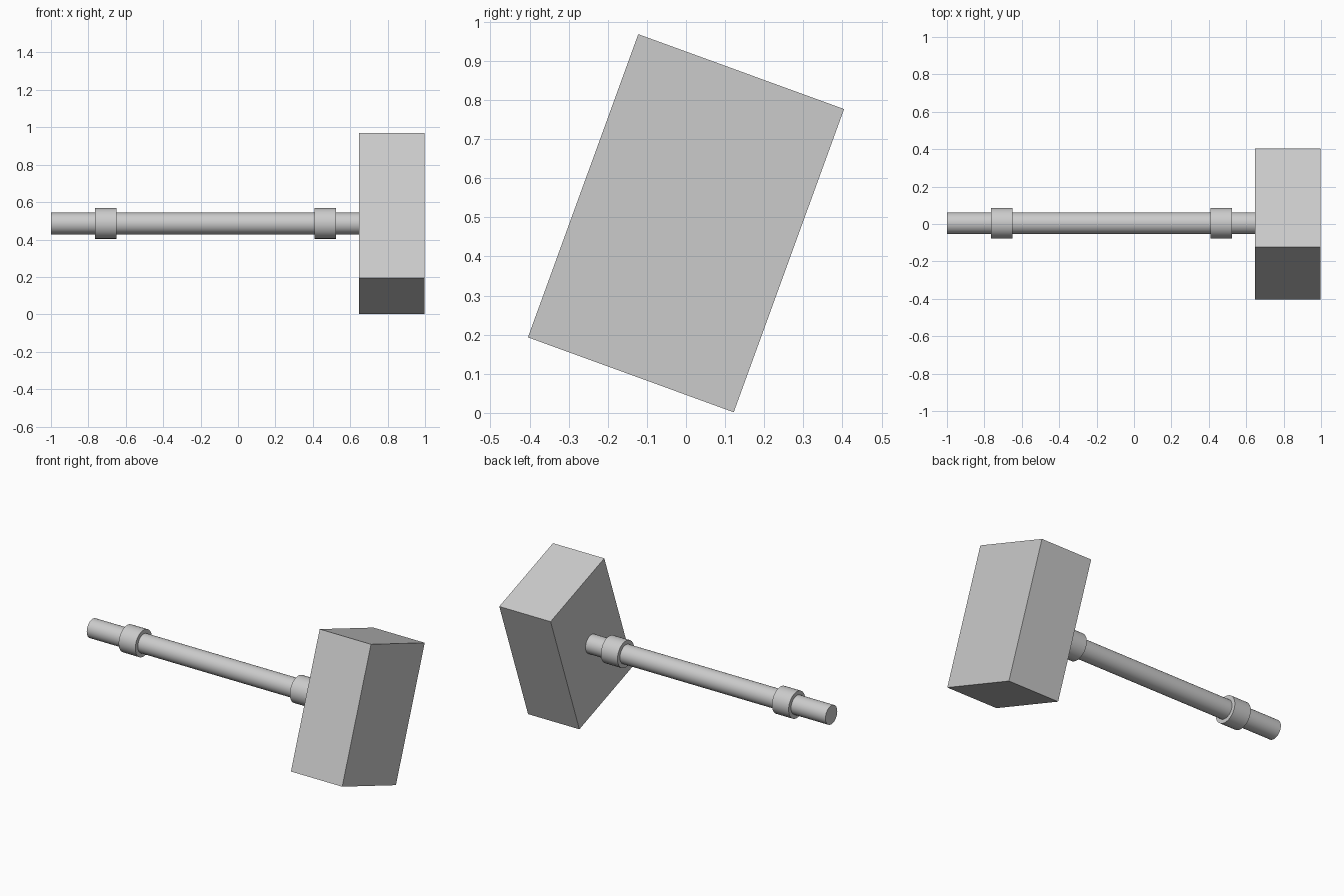
import bpy
import math

default = bpy.data.objects.get("Cube")
if default:
    bpy.data.objects.remove(default, do_unlink=True)

# One plain grey for the whole mallet
GREY = (0.6, 0.6, 0.6, 1.0)
grey = bpy.data.materials.new("light grey")
grey.use_nodes = True
grey.diffuse_color = GREY
grey.node_tree.nodes["Principled BSDF"].inputs["Base Color"].default_value = GREY

AXIS_Y, AXIS_Z = 0.004, 0.486


def finish(name):
    obj = bpy.context.object
    obj.name = name
    obj.data.materials.append(grey)
    return obj


def rod(name, x0, x1, radius):
    """Smooth cylinder lying along x between two ends."""
    bpy.ops.mesh.primitive_cylinder_add(
        vertices=48, radius=radius, depth=x1 - x0,
        location=((x0 + x1) / 2, AXIS_Y, AXIS_Z),
        rotation=(0, math.pi / 2, 0))
    bpy.ops.object.shade_smooth_by_angle(angle=math.radians(30))
    return finish(name)


# Handle with a collar near each end
rod("handle", -1.0, 0.66, 0.058)
rod("grip_collar", -0.764, -0.65, 0.082)
rod("head_collar", 0.41, 0.524, 0.082)

# Block head, tilted about the handle axis
bpy.ops.mesh.primitive_cube_add(size=1, location=(0.822, 0, 0.485),
                                rotation=(math.radians(-20), 0, 0))
head = finish("head")
head.scale = (0.352, 0.56, 0.825)
